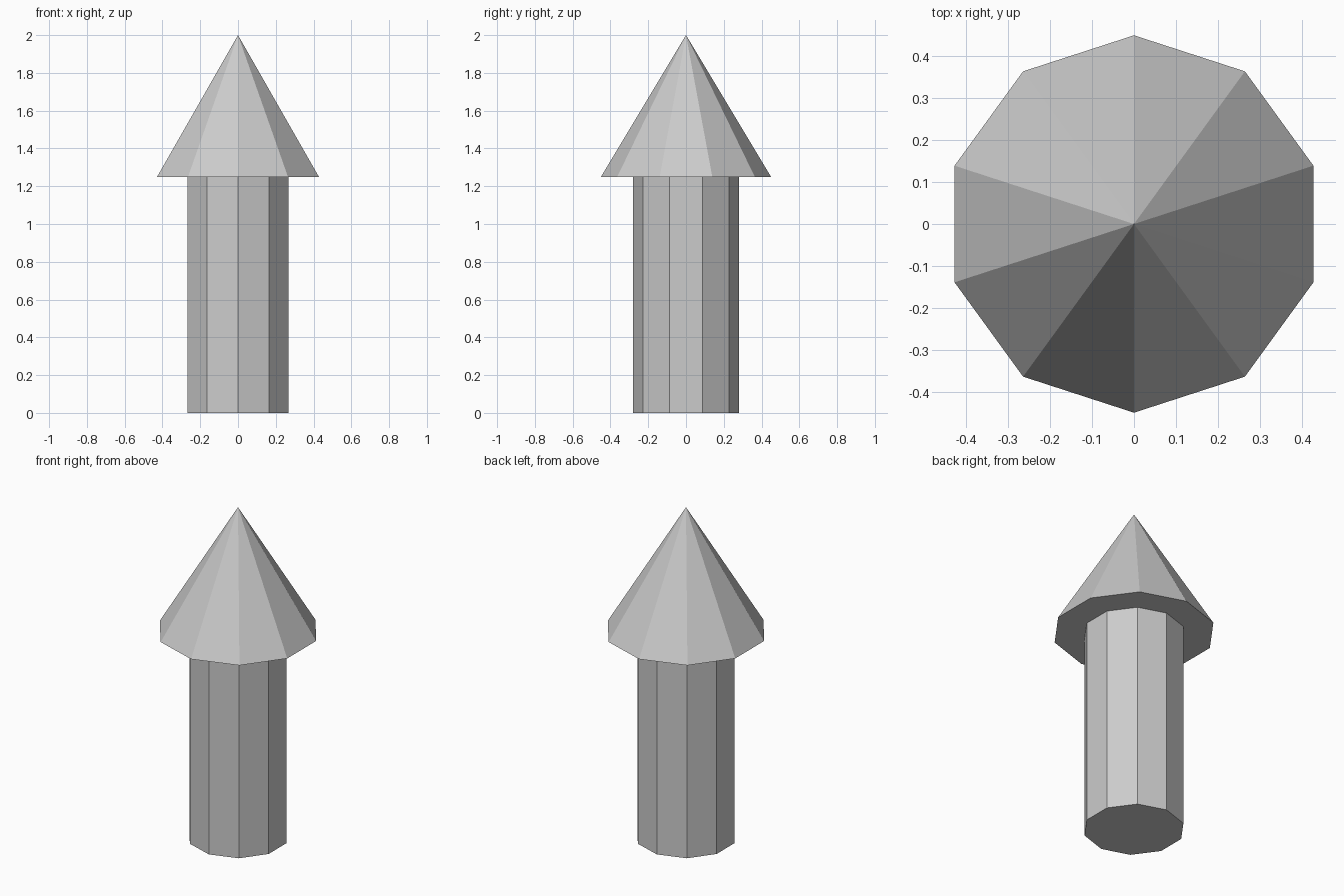
import bpy

if "Cube" in bpy.data.objects:
    bpy.data.objects.remove(bpy.data.objects["Cube"])

SIDES = 10
SHAFT_TOP = 1.25
TOTAL_HEIGHT = 2.0

# Straight ten-sided shaft
bpy.ops.mesh.primitive_cylinder_add(
    vertices=SIDES, radius=0.28, depth=SHAFT_TOP,
    location=(0, 0, SHAFT_TOP / 2))
bpy.context.object.name = "shaft"

# Pointed ten-sided head with a flat underside
head_height = TOTAL_HEIGHT - SHAFT_TOP
bpy.ops.mesh.primitive_cone_add(
    vertices=SIDES, radius1=0.45, radius2=0, depth=head_height,
    location=(0, 0, SHAFT_TOP + head_height / 2))
bpy.context.object.name = "pointed_head"
